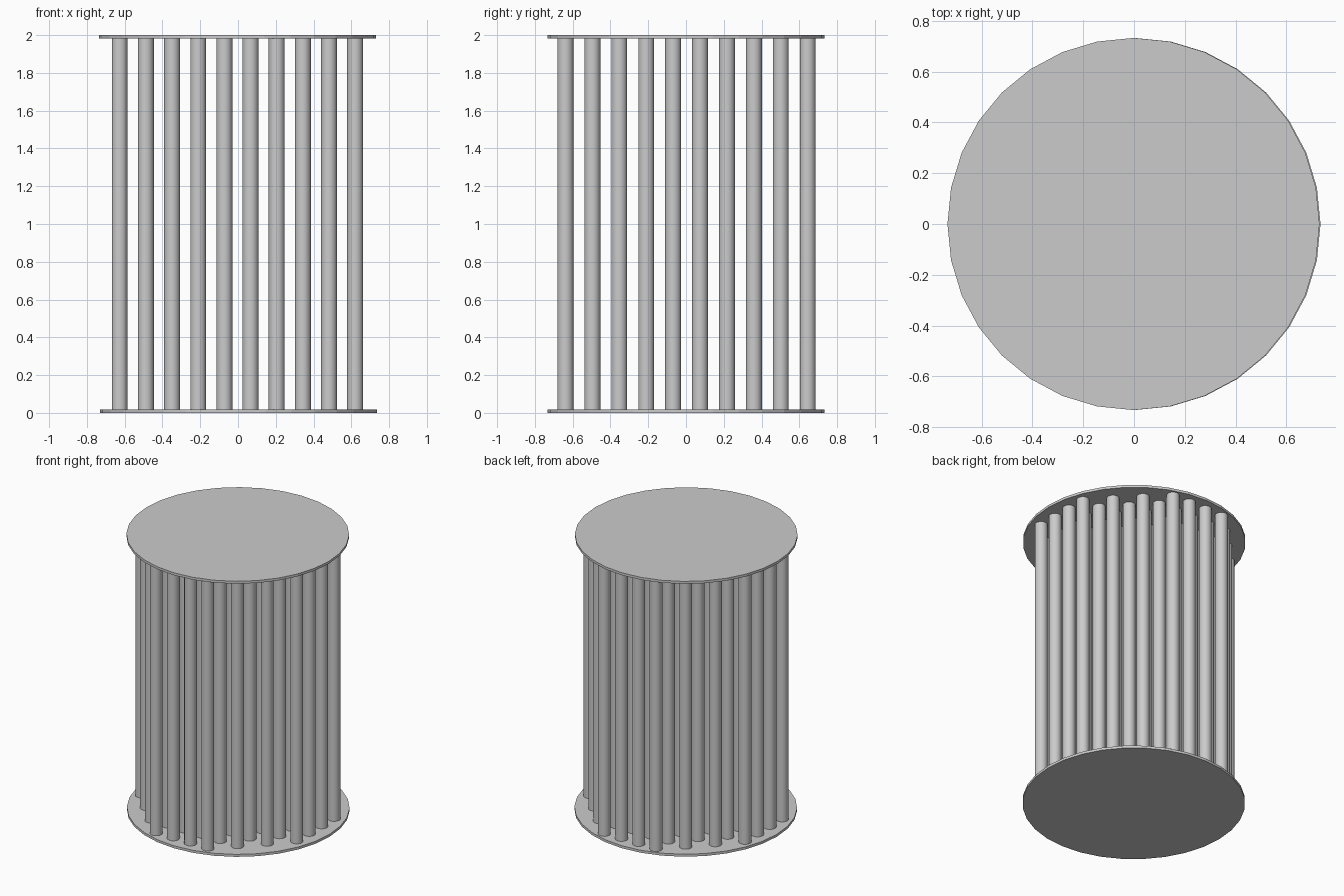
import bpy
from math import hypot, radians

if "Cube" in bpy.data.objects:
    bpy.data.objects.remove(bpy.data.objects["Cube"])

H = 2.0
PLATE_R, PLATE_T = 0.733, 0.018
TUBE_R = 0.042
PITCH_X, PITCH_Y = 0.1385, 0.1425


def cylinder(name, r, z0, z1, x, y):
    bpy.ops.mesh.primitive_cylinder_add(vertices=32, radius=r, depth=z1 - z0,
                                        location=(x, y, (z0 + z1) / 2))
    ob = bpy.context.object
    ob.name = ob.data.name = name
    return ob


# End plates, very slightly out of line with each other
cylinder("bottom_plate", PLATE_R, 0, PLATE_T, 0.002, 0)
cylinder("top_plate", PLATE_R, H - PLATE_T, H, -0.002, 0)

# Tube bundle: square grid clipped to a circle, sharing one mesh
first = cylinder("tube", TUBE_R, 0.0005, H - 0.0005, 0, 0)
bpy.ops.object.shade_smooth_by_angle(angle=radians(30))
mesh = first.data
bpy.data.objects.remove(first)
for i in range(10):
    for j in range(10):
        u, v = i - 4.5, j - 4.5
        if hypot(u, v) > 4.8:
            continue
        tube = bpy.data.objects.new(f"tube_{i}_{j}", mesh)
        tube.location = (u * PITCH_X - 0.003, v * PITCH_Y + 0.003, H / 2)
        bpy.context.collection.objects.link(tube)
